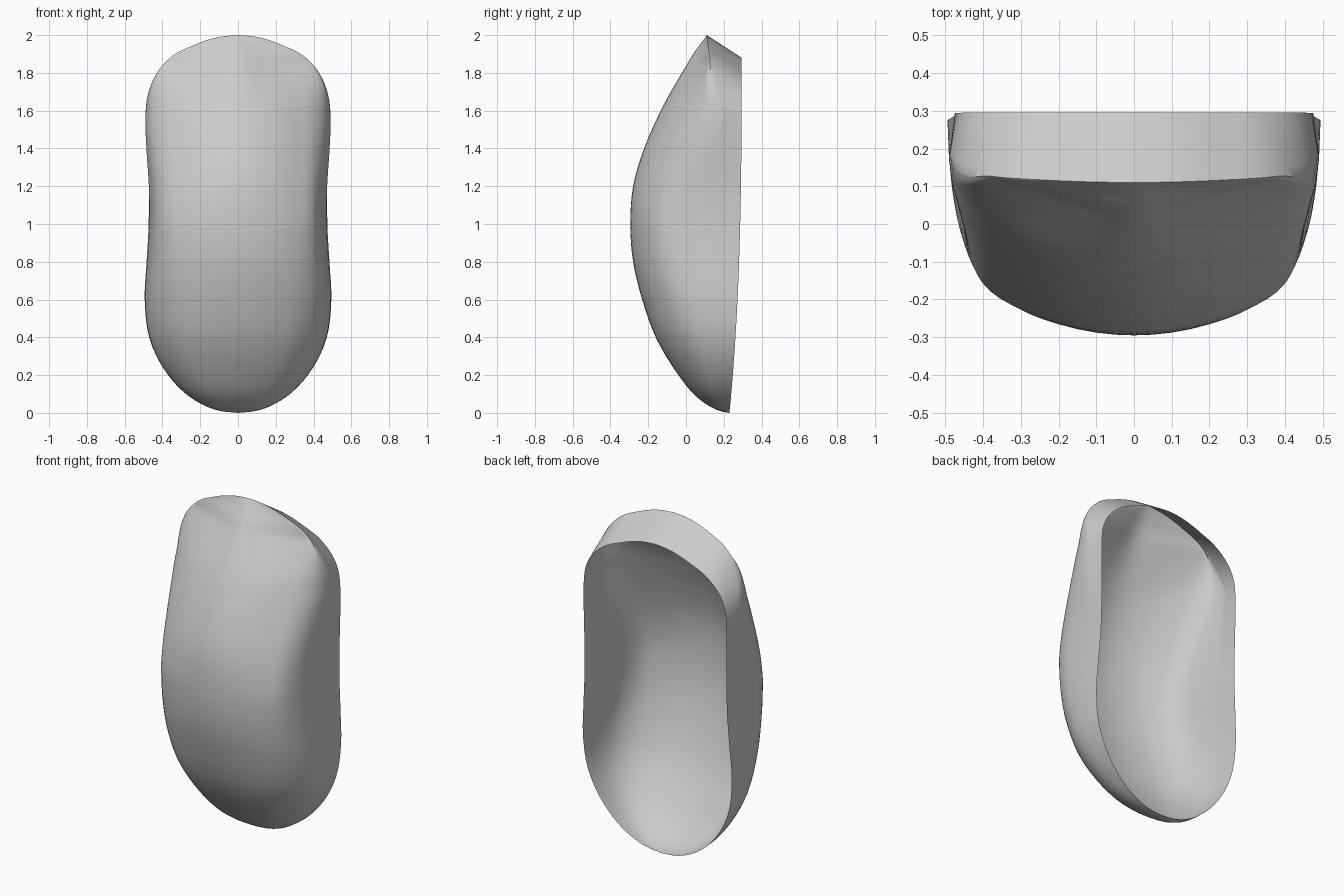
import bpy, bmesh, math
from mathutils import Vector

if "Cube" in bpy.data.objects:
    bpy.data.objects.remove(bpy.data.objects["Cube"])

# Stations from bottom to top: height, half width, y of the front centre line
STATIONS = [(0, 0, .23), (.01, .093, .18), (.04, .18, .116), (.1, .275, .04),
            (.2, .37, -.04), (.4, .47, -.16), (.6, .494, -.232), (.8, .484, -.28),
            (1, .473, -.295), (1.2, .476, -.28), (1.4, .488, -.222), (1.55, .493, -.158),
            (1.66, .484, -.103), (1.77, .447, -.04), (1.84, .40, .002), (1.9, .333, .038),
            (1.94, .25, .067), (1.97, .175, .089), (1.992, .09, .105), (2, 0, .11)]
# Half cross-sections, centre to ridge: (share of half width, share of depth to the rim)
SHAPES = [(.25, [(.4, .05), (.63, .145), (.82, .32), (.92, .48), (.97, .64), (.995, .84)]),
          (1.0, [(.42, .05), (.63, .115), (.85, .24), (.93, .38), (.965, .56), (.99, .78)]),
          (1.6, [(.41, .10), (.66, .235), (.83, .36), (.92, .47), (.97, .58), (.995, .74)]),
          (1.85, [(.35, .14), (.6, .25), (.8, .33), (.92, .375), (.98, .40), (1, .42)])]
SUB, WALL = 4, 6


def ramp(z, a, b):
    t = min(max((z - a) / (b - a), 0), 1)
    return t * t * (3 - 2 * t)


def smooth_path(points):
    """Catmull-Rom interpolation through the points, spaced by distance."""
    pts = [Vector(p) for p in points]
    n = len(pts)
    d = [(pts[i + 1] - pts[i]).length for i in range(n - 1)]
    tan = []
    for i in range(n):
        if i in (0, n - 1):
            k = min(i, n - 2)
            tan.append((pts[k + 1] - pts[k]) / d[k])
        else:
            a, b = (pts[i] - pts[i - 1]) / d[i - 1], (pts[i + 1] - pts[i]) / d[i]
            tan.append((a * d[i] + b * d[i - 1]) / (d[i] + d[i - 1]))
    out = []
    for i in range(n - 1):
        for k in range(SUB):
            t = k / SUB
            out.append(pts[i] * (2*t**3 - 3*t*t + 1) + tan[i] * d[i] * (t**3 - 2*t*t + t)
                       + pts[i + 1] * (3*t*t - 2*t**3) + tan[i + 1] * d[i] * (t**3 - t*t))
    return out + [pts[-1]]


def shape_at(z):
    """Blend the cross-section shapes for this height."""
    z = min(max(z, SHAPES[0][0]), SHAPES[-1][0])
    for (z0, s0), (z1, s1) in zip(SHAPES, SHAPES[1:]):
        if z <= z1:
            t = ((z - z0) / (z1 - z0) + ramp(z, z0, z1)) / 2
            return [Vector((*a, 0)).lerp(Vector((*b, 0)), t) for a, b in zip(s0, s1)]


def section(z, w, yc):
    """Half section: rounded front from the centre to the ridge, then wall to the open rim."""
    rim_y = .23 + .065 * (1 - (1 - z / 2) ** 3)
    depth = rim_y - yc
    pts = shape_at(z)
    k = 1
    if z > 1.85:                       # ridge line along the top edge
        ridge_y = .128 - .018 * (z - 1.85) / .15
        k = (ridge_y - yc) / depth / .42
    first = Vector((-pts[0].x, pts[0].y, 0))
    curve = smooth_path([first, Vector((0, 0, 0))] + pts)[SUB:]
    row = [Vector((w * q.x, yc + depth * q.y * k, z)) for q in curve]
    rim = Vector((w * (1 - .05 * ramp(z, 1.0, 1.75)), rim_y, z - .12 * ramp(z, 1.45, 2)))
    ridge = row[-1]
    for i in range(1, WALL + 1):
        t = i / WALL
        q = ridge.lerp(rim, t)
        row.append(q)
    return row


# Open shell: half is lofted, then mirrored
bm = bmesh.new()
rows = [[bm.verts.new(v) for v in section(*s)] for s in smooth_path(STATIONS)]
for r0, r1 in zip(rows, rows[1:]):
    for j in range(len(r0) - 1):
        bm.faces.new((r0[j], r0[j + 1], r1[j + 1], r1[j]))
bmesh.ops.remove_doubles(bm, verts=bm.verts, dist=.0004)
mesh = bpy.data.meshes.new("curved_shell")
bm.to_mesh(mesh)
bm.free()
shell = bpy.data.objects.new("curved_shell", mesh)
bpy.context.collection.objects.link(shell)
mirror = shell.modifiers.new("mirror", 'MIRROR')
mirror.merge_threshold = .001

bpy.context.view_layer.objects.active = shell
shell.select_set(True)
bpy.ops.object.modifier_apply(modifier="mirror")
bpy.ops.object.shade_smooth_by_angle(angle=math.radians(50))
